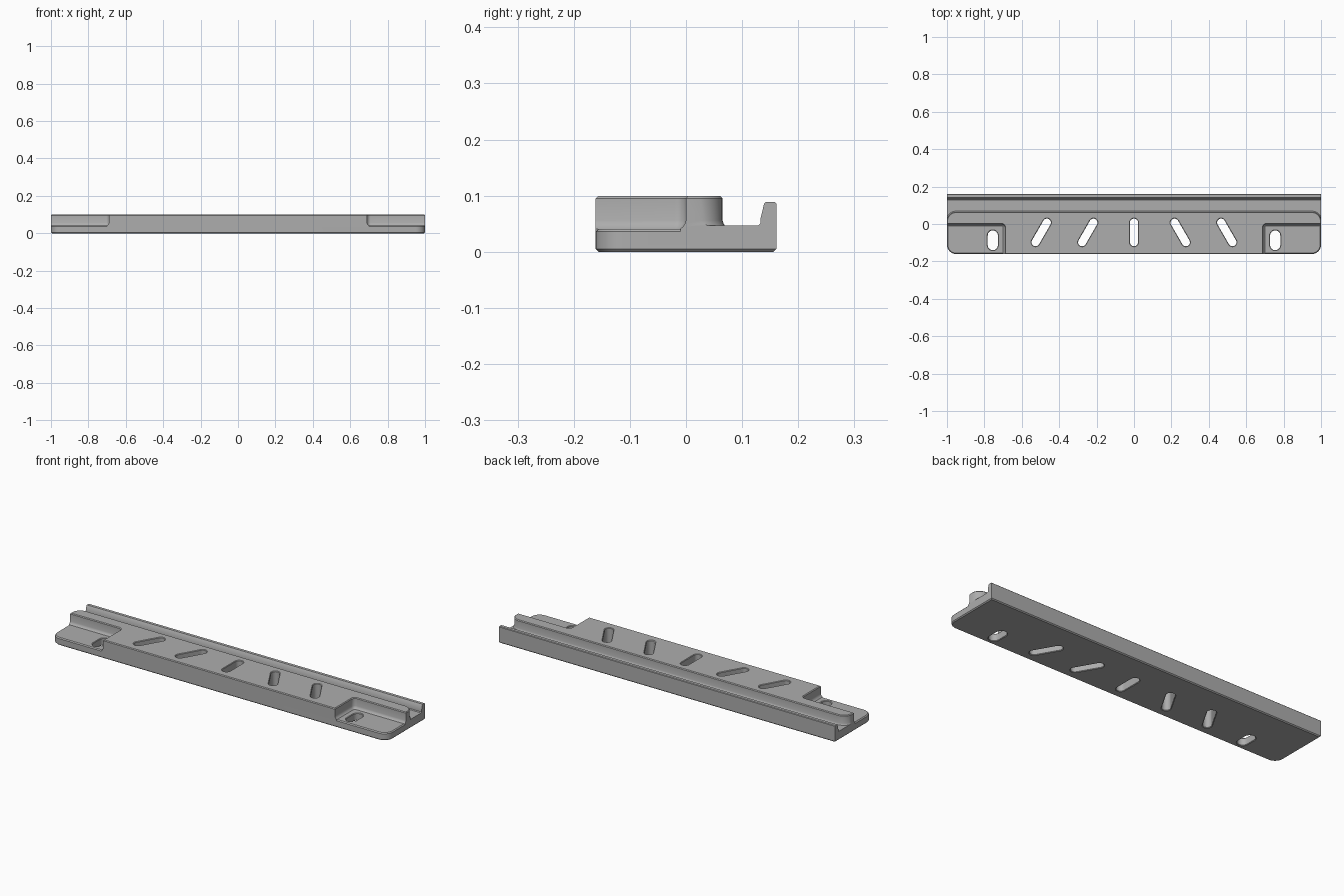
import bpy, bmesh, math
from mathutils import Vector, Matrix

if "Cube" in bpy.data.objects:
    bpy.data.objects.remove(bpy.data.objects["Cube"])

grey = bpy.data.materials.new("plain grey")
grey.use_nodes = True
COLOUR = (0.42, 0.42, 0.42, 1)
grey.diffuse_color = COLOUR
grey.node_tree.nodes["Principled BSDF"].inputs["Base Color"].default_value = COLOUR

TOP, BACK, FLOOR = 0.099, 0.161, 0.041


def rounded(corners, steps=8):
    """Counter-clockwise outline from (x, y, radius) corners."""
    out = []
    for i, (x, y, r) in enumerate(corners):
        p = Vector((x, y))
        if r == 0:
            out.append(p)
            continue
        a = (Vector(corners[i - 1][:2]) - p).normalized()
        b = (Vector(corners[(i + 1) % len(corners)][:2]) - p).normalized()
        half = a.angle(b) / 2
        centre = p + (a + b).normalized() * r / math.sin(half)
        start = p + a * r / math.tan(half) - centre
        sweep = math.pi - 2 * half
        if a.x * b.y - a.y * b.x > 0:
            sweep = -sweep
        for k in range(steps + 1):
            out.append(centre + Matrix.Rotation(sweep * k / steps, 2) @ start)
    return out


def offset(outline, d):
    """Move every side of the outline outward by d."""
    out = []
    for i, p in enumerate(outline):
        a = (p - outline[i - 1]).normalized()
        b = (outline[(i + 1) % len(outline)] - p).normalized()
        na, nb = Vector((a.y, -a.x)), Vector((b.y, -b.x))
        out.append(p + (na + nb) * d / (1 + na.dot(nb)))
    return out


def stack(name, outline, levels, place=None):
    """Solid made of the outline at (height, offset) levels."""
    bm = bmesh.new()
    rings = [[bm.verts.new((p.x, p.y, z)) for p in offset(outline, d)] for z, d in levels]
    bm.faces.new(rings[0][::-1])
    bm.faces.new(rings[-1])
    n = len(outline)
    for low, high in zip(rings, rings[1:]):
        for i in range(n):
            j = (i + 1) % n
            bm.faces.new((low[i], low[j], high[j], high[i]))
    if place:
        bm.transform(place)
    bmesh.ops.recalc_face_normals(bm, faces=bm.faces)
    mesh = bpy.data.meshes.new(name)
    bm.to_mesh(mesh)
    bm.free()
    mesh.materials.append(grey)
    ob = bpy.data.objects.new(name, mesh)
    bpy.context.collection.objects.link(ob)
    return ob


def combine(target, tool, operation):
    mod = target.modifiers.new(tool.name, "BOOLEAN")
    mod.operation, mod.object, mod.solver = operation, tool, "EXACT"
    bpy.ops.object.select_all(action="DESELECT")
    bpy.context.view_layer.objects.active = target
    target.select_set(True)
    bpy.ops.object.modifier_apply(modifier=mod.name)
    bpy.data.objects.remove(tool)


# Raised block with end recesses and a flared foot
block = rounded([(-0.69, -0.2, 0), (0.69, -0.2, 0), (0.69, 0, 0.02), (1.001, 0, 0),
                 (1.001, 0.065, 0.05), (-1.001, 0.065, 0.05), (-1.001, 0, 0), (-0.69, 0, 0.02)])
body = stack("slotted_rail", block, [(0.02, 0.01), (FLOOR, 0.01), (0.044, 0.006),
                                     (0.05, 0.002), (0.056, 0), (TOP - 0.004, 0), (TOP, -0.004)])

# Groove floor and rear lip, one profile run along x
profile = [Vector(p) for p in ((0.012, 0.02), (BACK, 0.02), (BACK, 0.086), (0.158, 0.089),
                               (0.142, 0.089), (0.139, 0.085), (0.133, 0.06), (0.133, 0.051),
                               (0.129, 0.047), (0.012, 0.047))]
along_x = Matrix(((0, 0, 1, 0), (1, 0, 0, 0), (0, 1, 0, 0), (0, 0, 0, 1)))
combine(body, stack("lip", profile, [(-1.05, 0), (1.05, 0)], along_x), "UNION")

# Trim to the overall outline, then add the base plate
plan = rounded([(-1, -BACK, 0.05), (1, -BACK, 0.05), (1, BACK, 0), (-1, BACK, 0)])
trim = stack("trim", plan, [(0, 0), (TOP - 0.004, 0), (TOP + 0.004, -0.008)])
combine(body, trim, "INTERSECT")
base = stack("base", plan, [(0, -0.005), (0.005, 0), (FLOOR - 0.005, 0), (FLOOR, -0.005)])
combine(body, base, "UNION")


# Through slots with eased rims
def slot(x, y, half_length, r, angle, top):
    h = half_length + r
    outline = rounded([(-r, -h, r), (r, -h, r), (r, h, r), (-r, h, r)])
    # drop the doubled points where the end arcs meet
    outline = [p for i, p in enumerate(outline) if (p - outline[i - 1]).length > 1e-5]
    place = Matrix.Translation((x, y, 0)) @ Matrix.Rotation(angle, 4, "Z")
    levels = [(-0.003, 0.006), (0.003, 0), (top - 0.003, 0), (top + 0.003, 0.006)]
    combine(body, stack("slot", outline, levels, place), "DIFFERENCE")


slot(0, -0.045, 0.0525, 0.0215, 0, TOP)
for side in (-1, 1):
    for x in (0.247, 0.496):
        slot(side * x, -0.045, 0.0606, 0.0215, side * math.radians(30), TOP)
    slot(side * 0.755, -0.087, 0.026, 0.027, 0, FLOOR)

bpy.ops.object.shade_smooth_by_angle(angle=math.radians(30))
